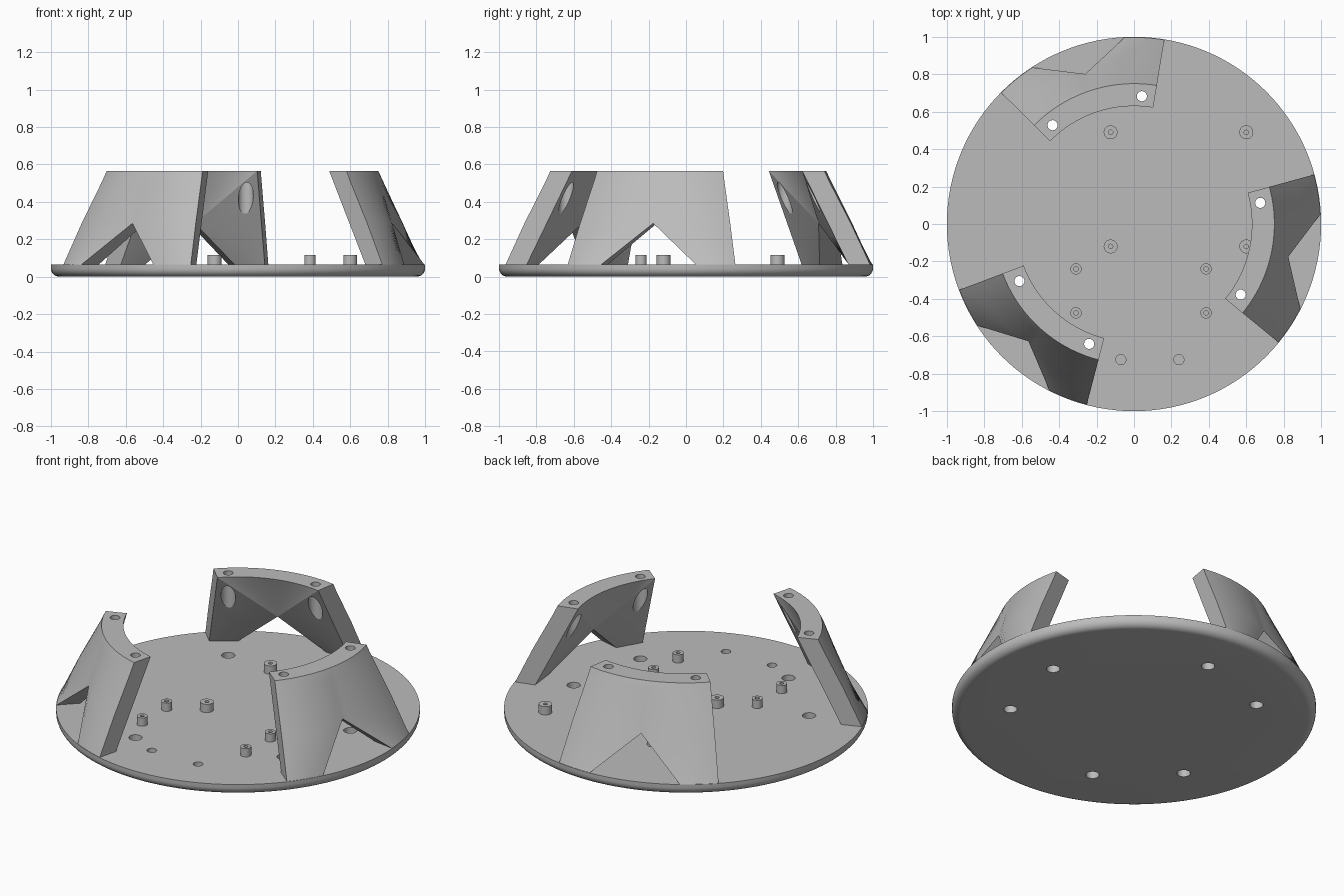
import bpy, bmesh
from math import radians, sin, cos, pi

if "Cube" in bpy.data.objects:
    bpy.data.objects.remove(bpy.data.objects["Cube"])

grey = bpy.data.materials.new("plain_grey")
grey.use_nodes = True
grey.diffuse_color = (0.5, 0.5, 0.5, 1)
grey.node_tree.nodes["Principled BSDF"].inputs["Base Color"].default_value = (0.5, 0.5, 0.5, 1)

BASE_TOP, MID, TOP = 0.065, 0.285, 0.565
HALF = 27.35            # half the angle each leg spans
LEG_ANGLES = (-12, 108, 228)
HOLE_R, HOLE_OFFSET = 0.684, 21.5


def finish(name, bm):
    bmesh.ops.remove_doubles(bm, verts=bm.verts[:], dist=0.0002)
    bmesh.ops.recalc_face_normals(bm, faces=bm.faces[:])
    mesh = bpy.data.meshes.new(name)
    bm.to_mesh(mesh)
    bm.free()
    mesh.materials.append(grey)
    ob = bpy.data.objects.new(name, mesh)
    bpy.context.collection.objects.link(ob)
    return ob


def activate(ob):
    bpy.ops.object.select_all(action='DESELECT')
    ob.select_set(True)
    bpy.context.view_layer.objects.active = ob


def smooth(ob, angle=25):
    activate(ob)
    bpy.ops.object.shade_smooth_by_angle(angle=radians(angle))


def lathe(bm, profile, centre=(0, 0), sides=32):
    """Revolve (radius, z) points about a vertical axis and cap both ends."""
    rings = [[bm.verts.new((centre[0] + r * cos(2 * pi * i / sides),
                            centre[1] + r * sin(2 * pi * i / sides), z))
              for i in range(sides)] for r, z in profile]
    for a, b in zip(rings, rings[1:]):
        for i in range(sides):
            j = (i + 1) % sides
            bm.faces.new((a[i], a[j], b[j], b[i]))
    bm.faces.new(rings[0])
    bm.faces.new(rings[-1])


def cut(ob, bm):
    cutter = finish("hole_cutter", bm)
    cutter.hide_render = True
    mod = ob.modifiers.new("holes", 'BOOLEAN')
    mod.operation, mod.solver, mod.object = 'DIFFERENCE', 'EXACT', cutter
    activate(ob)
    bpy.ops.object.modifier_apply(modifier=mod.name)
    bpy.data.objects.remove(cutter)


def polar(r, degrees, z):
    return (r * cos(radians(degrees)), r * sin(radians(degrees)), z)


def lerp(a, b, t):
    return tuple(p + (q - p) * t for p, q in zip(a, b))


def screw_spots(angle):
    return [polar(HOLE_R, angle + s * HOLE_OFFSET, 0)[:2] for s in (-1, 1)]


# Base plate with a rounded lower edge
EDGE = 0.045
bm = bmesh.new()
arc = [(1 - EDGE + EDGE * sin(a), EDGE - EDGE * cos(a))
       for a in [pi / 2 * i / 8 for i in range(9)]]
lathe(bm, arc + [(1, BASE_TOP)], sides=128)
base = finish("base_plate", bm)

# Screw holes through the plate, and two blind holes near the front
bm = bmesh.new()
for angle in LEG_ANGLES:
    for spot in screw_spots(angle):
        lathe(bm, [(0.037, -0.1), (0.037, 0.2)], spot)
for x in (-0.07, 0.24):
    lathe(bm, [(0.027, 0.02), (0.027, 0.2)], (x, -0.725))
cut(base, bm)
smooth(base)


# Sloping leg: curved outside, faceted inside, split into two feet by a notch
def build_leg(name, angle):
    bm = bmesh.new()
    n = 14

    def face(*points):
        bm.faces.new([bm.verts.new(p) for p in points])

    for s in (-1, 1):
        def at(r, offset, z):
            return polar(r, angle + s * offset, z)

        steps = [i / n for i in range(n + 1)]
        out_top = [at(0.75, HALF * t, TOP) for t in steps]
        out_band = [at(0.773, HALF * t, 0.515) for t in steps]
        out_mid = [at(0.843 + 0.05 * sin(pi / 2 * t), HALF * t, MID) for t in steps]
        out_low = [at(0.997, 15 + (HALF - 15) * t, BASE_TOP) for t in steps]
        in_top = [at(0.63, HALF * t, TOP) for t in steps]
        apex, side = at(0.745, 0, MID), at(0.77, HALF, MID)
        in_mid = [lerp(apex, side, t) for t in steps]
        foot_a, foot_b = at(0.87, 16.8, BASE_TOP), at(0.88, HALF, BASE_TOP)
        in_low = [lerp(foot_a, foot_b, t) for t in steps]

        for i in range(n):
            j = i + 1
            for a, b in ((out_top, out_band), (out_band, out_mid), (out_mid, out_low),
                         (in_mid, in_low), (in_top, out_top), (in_low, out_low)):
                face(a[i], a[j], b[j], b[i])
            face(in_top[i], in_top[j], apex)
            face(in_top[n], in_mid[j], in_mid[i])
        # Flat end and notch wall
        face(in_top[n], out_top[n], out_band[n], out_mid[n], in_mid[n])
        face(in_mid[n], out_mid[n], out_low[n], in_low[n])
        face(apex, out_mid[0], out_low[0], in_low[0])
    leg = finish(name, bm)

    # Stepped screw holes, wider below
    bm = bmesh.new()
    for spot in screw_spots(angle):
        lathe(bm, [(0.04, 0.3), (0.04, 0.535), (0.027, 0.535), (0.027, 0.65)], spot)
    cut(leg, bm)
    smooth(leg, 20)


for name, angle in zip(("left_leg", "back_leg", "right_leg"), LEG_ANGLES):
    build_leg(name, angle)

# Standoffs with small pilot holes
groups = [("large_standoff", 0.037, (-0.125, 0.6), (-0.12, 0.49)),
          ("small_standoff", 0.03, (-0.31, 0.385), (-0.475, -0.24))]
for name, radius, xs, ys in groups:
    for x in xs:
        for y in ys:
            bm = bmesh.new()
            lathe(bm, [(0.012, 0.07), (0.012, 0.115), (radius, 0.115), (radius, 0.06)], (x, y))
            smooth(finish(name, bm))
